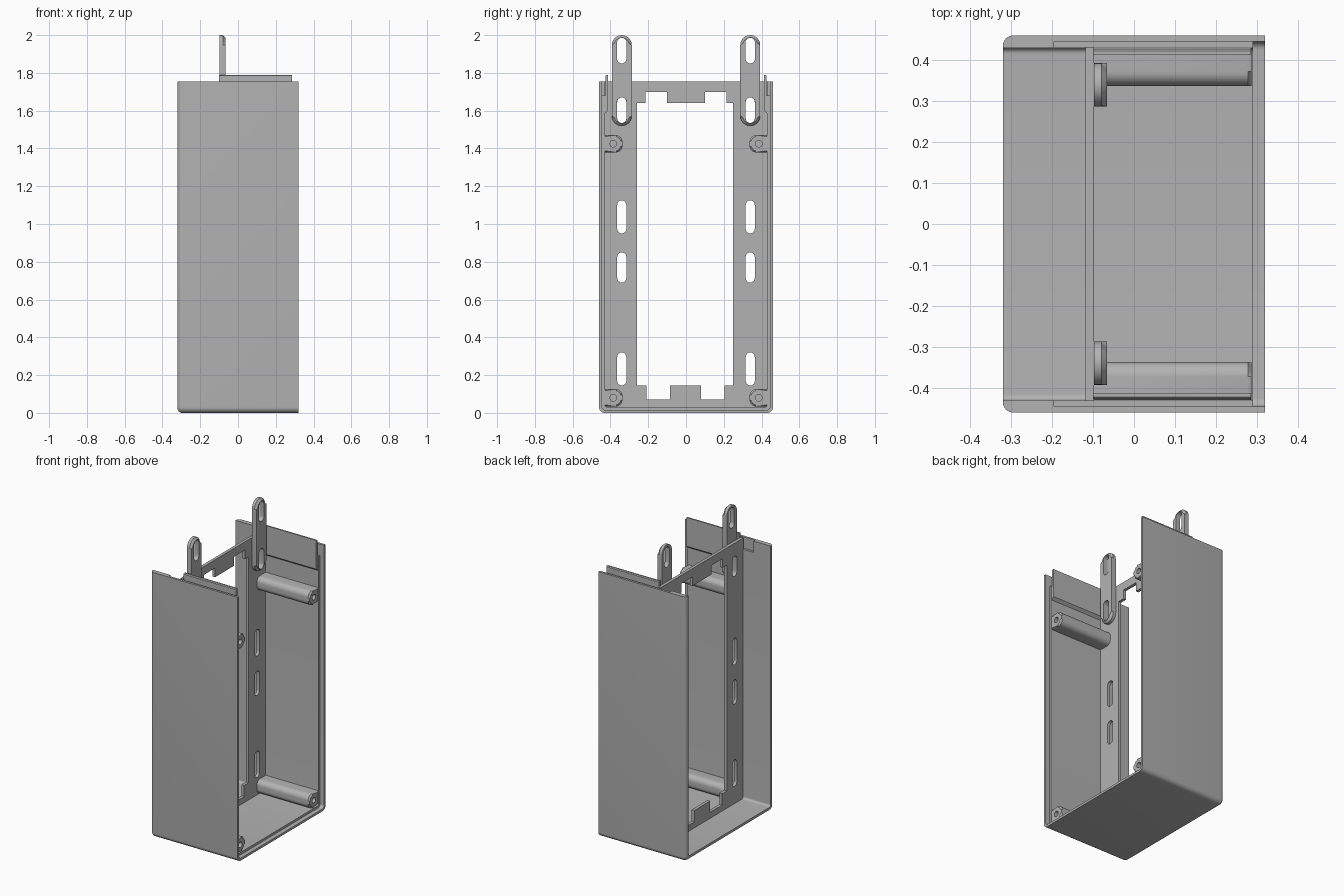
import bpy, bmesh, math

if "Cube" in bpy.data.objects:
    bpy.data.objects.remove(bpy.data.objects["Cube"])

grey = bpy.data.materials.new("mid grey")
grey.diffuse_color = (0.45, 0.45, 0.45, 1)
grey.use_nodes = True
grey.node_tree.nodes["Principled BSDF"].inputs["Base Color"].default_value = grey.diffuse_color


def prism(name, pts, x0, x1, chamfer=0.0):
    """Extrude a (y, z) outline along x, optionally chamfering the +x rim."""
    bm = bmesh.new()
    low = [bm.verts.new((x0, y, z)) for y, z in pts]
    high = [bm.verts.new((x1, y, z)) for y, z in pts]
    n = len(pts)
    bm.faces.new(low)
    cap = bm.faces.new(high)
    for i in range(n):
        j = (i + 1) % n
        bm.faces.new((low[i], low[j], high[j], high[i]))
    if chamfer:
        bmesh.ops.bevel(bm, geom=list(cap.edges), offset=chamfer, segments=1,
                        affect='EDGES', profile=0.5)
    bmesh.ops.recalc_face_normals(bm, faces=bm.faces)
    me = bpy.data.meshes.new(name)
    bm.to_mesh(me)
    bm.free()
    me.materials.append(grey)
    ob = bpy.data.objects.new(name, me)
    bpy.context.collection.objects.link(ob)
    return ob


def box(name, x, y, z):
    return prism(name, [(y[0], z[0]), (y[1], z[0]), (y[1], z[1]), (y[0], z[1])], *x)


def arc(cy, cz, r, a0, a1, n=8):
    return [(cy + r * math.cos(math.radians(a0 + (a1 - a0) * i / n)),
             cz + r * math.sin(math.radians(a0 + (a1 - a0) * i / n))) for i in range(n + 1)]


def stadium(y, z0, z1, r):
    return arc(y, z1 - r, r, 0, 180, 12) + arc(y, z0 + r, r, 180, 360, 12)


def trough(half, z0, z1, r):
    """Outline of a block with rounded bottom corners."""
    return ([(half, z1), (-half, z1)] + arc(-half + r, z0 + r, r, 180, 270)
            + arc(half - r, z0 + r, r, 270, 360))


def cut(ob, cutters):
    bpy.context.view_layer.objects.active = ob
    for c in cutters:
        m = ob.modifiers.new("cut", 'BOOLEAN')
        m.operation, m.solver, m.object = 'DIFFERENCE', 'EXACT', c
        bpy.ops.object.modifier_apply(modifier=m.name)
        bpy.data.objects.remove(c, do_unlink=True)


def smooth(ob):
    bpy.ops.object.select_all(action='DESELECT')
    ob.select_set(True)
    bpy.context.view_layer.objects.active = ob
    bpy.ops.object.shade_smooth_by_angle(angle=math.radians(30))


TOP = 1.755

# Outer shell: two side walls and a floor, rounded along the -x rim
shell = prism("shell", trough(0.46, 0, TOP, 0.03), -0.32, 0.32)
bm = bmesh.new()
bm.from_mesh(shell.data)
rim = [e for e in bm.edges if all(v.co.x < -0.31 for v in e.verts)
       and not all(v.co.z > TOP - 0.01 for v in e.verts)]
bmesh.ops.bevel(bm, geom=rim, offset=0.025, segments=6, affect='EDGES', profile=0.5)
bm.to_mesh(shell.data)
bm.free()
cutters = [prism("cavity", trough(0.43, 0.03, 2, 0.015), -0.5, 0.5),
           prism("lid_rebate", trough(0.445, 0.015, 2, 0.02), 0.29, 0.5)]
for s in (-1, 1):
    cutters.append(box("wall_rebate", (-0.195, 0.4), sorted((s * 0.40, s * 0.445)), (1.68, 2)))
cut(shell, cutters)
smooth(shell)

# Recessed mounting plate with notched window and slots
plate = box("mounting_plate", (-0.118, -0.098), (-0.432, 0.432), (0.025, TOP))
window = [(-0.26, 0.145), (-0.21, 0.145), (-0.21, 0.07), (-0.085, 0.07), (-0.085, 0.145),
          (0.08, 0.145), (0.08, 0.07), (0.205, 0.07), (0.205, 0.145), (0.25, 0.145),
          (0.25, 1.64), (0.215, 1.64), (0.215, 1.70), (0.10, 1.70), (0.10, 1.64),
          (-0.10, 1.64), (-0.10, 1.70), (-0.215, 1.70), (-0.215, 1.64), (-0.26, 1.64)]
cutters = [prism("window", window, -0.3, 0.1)]
for s in (-1, 1):
    for z0, z1 in ((0.145, 0.32), (0.69, 0.85), (0.95, 1.125), (1.535, 1.67)):
        cutters.append(prism("slot", stadium(s * 0.34, z0, z1, 0.024), -0.3, 0.1))
cut(plate, cutters)
smooth(plate)

for s, side in ((-1, "front"), (1, "back")):
    # Hanging strap with two slots
    strap = prism(side + "_hanging_strap", stadium(s * 0.34, 1.52, 2.0, 0.053),
                  -0.098, -0.066, 0.013)
    cut(strap, [prism("slot", stadium(s * 0.34, z0, z1, 0.025), -0.3, 0.1)
                for z0, z1 in ((1.535, 1.67), (1.85, 1.985))])
    smooth(strap)

    # Tongue standing proud of the wall top
    tongue = [(s * 0.435, 1.58), (s * 0.435, 1.67), (s * 0.427, 1.68), (s * 0.427, 1.785),
              (s * 0.422, 1.79), (s * 0.412, 1.79), (s * 0.412, 1.60)]
    prism(side + "_tongue", tongue, -0.1, 0.285)

    # Screw posts along the wall, with blind holes
    for z, level in ((0.08, "lower"), (1.425, "upper")):
        r, h = 0.035, 0.046
        half = ([(0.44, z + h)] + arc(0.337 + r, z + h - r, r, 90, 180)
                + arc(0.337 + r, z - h + r, r, 180, 270) + [(0.44, z - h)])
        post = prism(f"{side}_{level}_post", [(s * y, q) for y, q in half], -0.1, 0.287, 0.009)
        hole = arc(s * 0.385, z, 0.018, 0, 337.5, 15)
        cut(post, [prism("hole", hole, 0.1, 0.4)])
        smooth(post)
